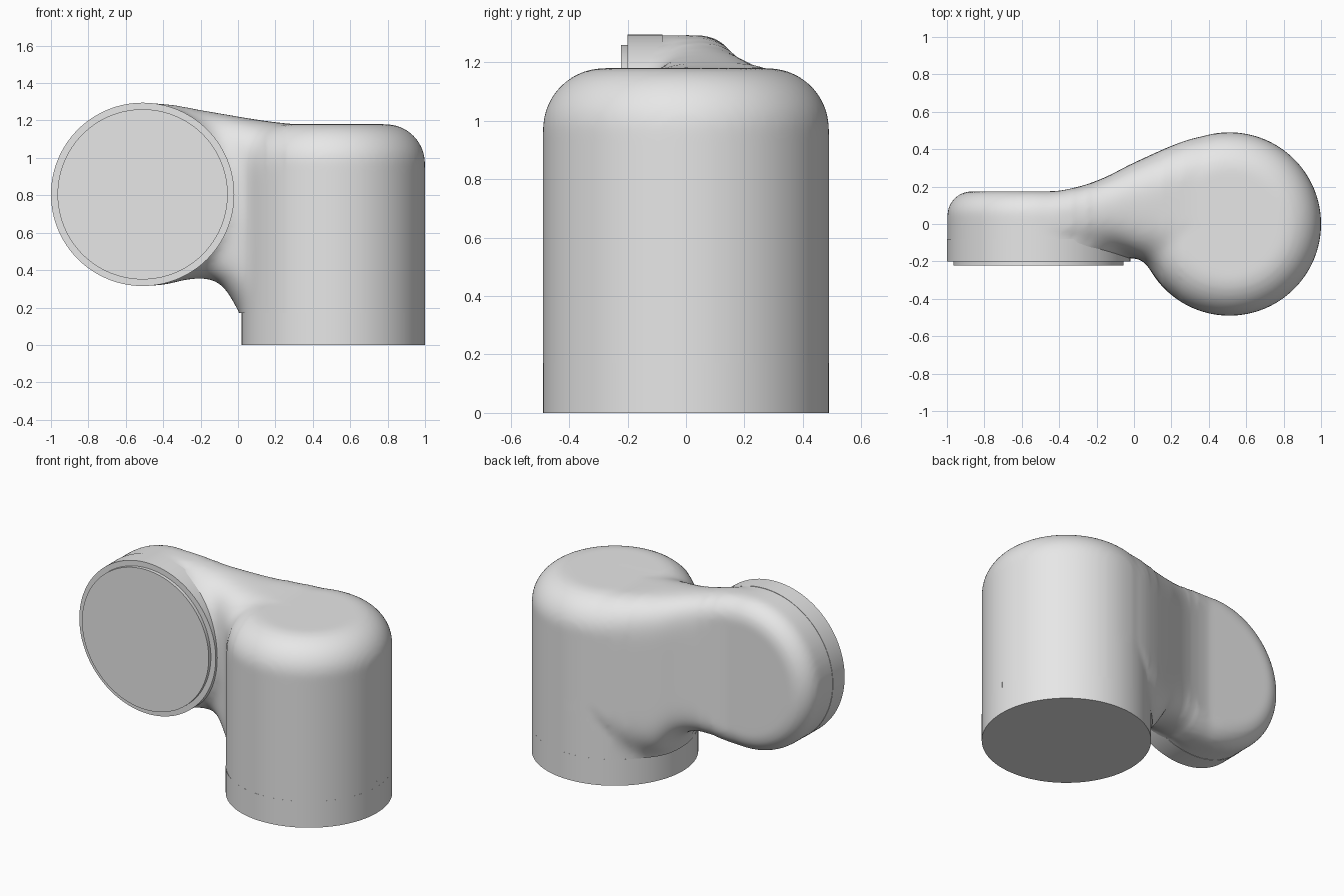
import bpy, bmesh, math
from mathutils import Matrix, Vector

if "Cube" in bpy.data.objects:
    bpy.data.objects.remove(bpy.data.objects["Cube"])

grey = bpy.data.materials.new("light_grey")
grey.diffuse_color = (0.8, 0.8, 0.8, 1)
grey.use_nodes = True
grey.node_tree.nodes["Principled BSDF"].inputs["Base Color"].default_value = grey.diffuse_color

POST_X, DISC_X, DISC_Z, R = 0.51, -0.51, 0.805, 0.49
TO_Y = Matrix.Translation((DISC_X, 0, DISC_Z)) @ Matrix.Rotation(-math.pi / 2, 4, 'X')
POST = Matrix.Translation((POST_X, 0, 0))


def skin(bm, rings):
    """Join closed rings of points into a capped solid."""
    vs = [[bm.verts.new(p) for p in ring] for ring in rings]
    n = len(vs[0])
    faces = []
    for a, b in zip(vs, vs[1:]):
        for i in range(n):
            j = (i + 1) % n
            faces.append(bm.faces.new((a[i], a[j], b[j], b[i])))
    faces += [bm.faces.new(vs[0][::-1]), bm.faces.new(vs[-1])]
    bmesh.ops.recalc_face_normals(bm, faces=faces)


def lathe(bm, profile, matrix, n=128):
    """Turn (radius, height) points around the local z axis."""
    skin(bm, [[matrix @ Vector((r * math.cos(2 * math.pi * i / n),
                                r * math.sin(2 * math.pi * i / n), h))
               for i in range(n)] for r, h in profile])


def rounded(r, bottom, top, fillet, n=14):
    """Profile of a cylinder with a rounded upper edge."""
    return [(r, bottom)] + [(r - fillet + fillet * math.cos(a), top - fillet + fillet * math.sin(a))
                            for a in (math.pi / 2 * i / n for i in range(n + 1))]


def finish(name, bm, angle=35):
    me = bpy.data.meshes.new(name)
    bm.to_mesh(me)
    bm.free()
    ob = bpy.data.objects.new(name, me)
    bpy.context.collection.objects.link(ob)
    me.materials.clear()
    me.materials.append(grey)
    bpy.ops.object.select_all(action='DESELECT')
    ob.select_set(True)
    bpy.context.view_layer.objects.active = ob
    bpy.ops.object.shade_smooth_by_angle(angle=math.radians(angle))
    return ob


def section(x, yf, yb, zb, zt, rb, rt, n=8):
    """Rounded rectangle across the bridge."""
    corners = ((yb - rt, zt - rt, rt, 0), (yf + rt, zt - rt, rt, 1),
               (yf + rb, zb + rb, rb, 2), (yb - rb, zb + rb, rb, 3))
    return [Vector((x, cy + r * math.cos(a), cz + r * math.sin(a)))
            for cy, cz, r, q in corners
            for a in (math.pi / 2 * (q + i / n) for i in range(n + 1))]


def catmull(keys, steps=5):
    """Smooth curve through the bridge stations."""
    k = [keys[0]] + keys + [keys[-1]]
    out = []
    for p0, p1, p2, p3 in zip(k, k[1:], k[2:], k[3:]):
        for s in range(steps):
            t = s / steps
            out.append([0.5 * (2 * b + (c - a) * t + (2 * a - 5 * b + 4 * c - d) * t * t
                               + (3 * b - a - 3 * c + d) * t ** 3)
                        for a, b, c, d in zip(p0, p1, p2, p3)])
    return out + [list(keys[-1])]


# body: upright post, sideways disc and the flowing bridge between them
bm = bmesh.new()
lathe(bm, rounded(R, 0.03, 1.18, 0.21), POST)
lathe(bm, rounded(R - 0.002, -0.19, 0.175, 0.13), TO_Y)
stations = [  # x, front y, back y, bottom z, top z, lower radius, upper radius
    (-.51, -.15, .172, .317, 1.293, .13, .13),
    (-.40, -.14, .178, .322, 1.288, .13, .13),
    (-.25, -.12, .212, .352, 1.268, .13, .14),
    (-.12, -.12, .265, .345, 1.245, .15, .16),
    (-.04, -.15, .310, .260, 1.230, .18, .18),
    (.02, -.18, .337, .165, 1.218, .22, .19),
    (.20, -.20, .418, .170, 1.190, .25, .20),
    (.35, -.20, .466, .250, 1.178, .25, .21),
    (.51, -.20, .485, .300, 1.172, .25, .21)]
skin(bm, [section(*s) for s in catmull(stations)])
raw = finish("body_raw", bm)

# merge into one skin, then soften the joins
mod = raw.modifiers.new("merge", 'REMESH')
mod.mode = 'VOXEL'
mod.voxel_size = 0.016
merged = bpy.data.meshes.new_from_object(
    raw.evaluated_get(bpy.context.evaluated_depsgraph_get()))
bpy.data.objects.remove(raw)
bm = bmesh.new()
bm.from_mesh(merged)


def soften(verts, times):
    for _ in range(times):
        bmesh.ops.smooth_vert(bm, verts=verts, factor=0.5,
                              use_axis_x=True, use_axis_y=True, use_axis_z=True)


soften(bm.verts[:], 4)
soften([v for v in bm.verts if -0.32 < v.co.x < 0.25 and v.co.z > 0.1], 25)
soften([v for v in bm.verts if -0.24 < v.co.x < 0.15 and v.co.z > 0.1], 30)
bmesh.ops.bisect_plane(bm, geom=bm.verts[:] + bm.edges[:] + bm.faces[:],
                       plane_co=(0, 0, 0.17), plane_no=(0, 0, 1), clear_inner=True)
bmesh.ops.holes_fill(bm, edges=[e for e in bm.edges if e.is_boundary], sides=0)
finish("elbow_body", bm, 50)

# collar at the foot of the post
bm = bmesh.new()
lathe(bm, [(R, 0), (R, 0.17)], POST)
finish("bottom_collar", bm)

# crisp front rim of the disc and its raised cap
bm = bmesh.new()
lathe(bm, [(R, -0.2), (R, -0.08)], TO_Y)
finish("front_rim", bm)
bm = bmesh.new()
lathe(bm, [(0.455, -0.222), (0.455, -0.19)], TO_Y)
finish("front_cap", bm)

# tiny index mark above the collar
bm = bmesh.new()
bmesh.ops.create_cube(bm, size=1, matrix=Matrix.Translation((0.994, 0, 0.188))
                      @ Matrix.Diagonal((0.012, 0.012, 0.036, 1)))
finish("index_mark", bm)
